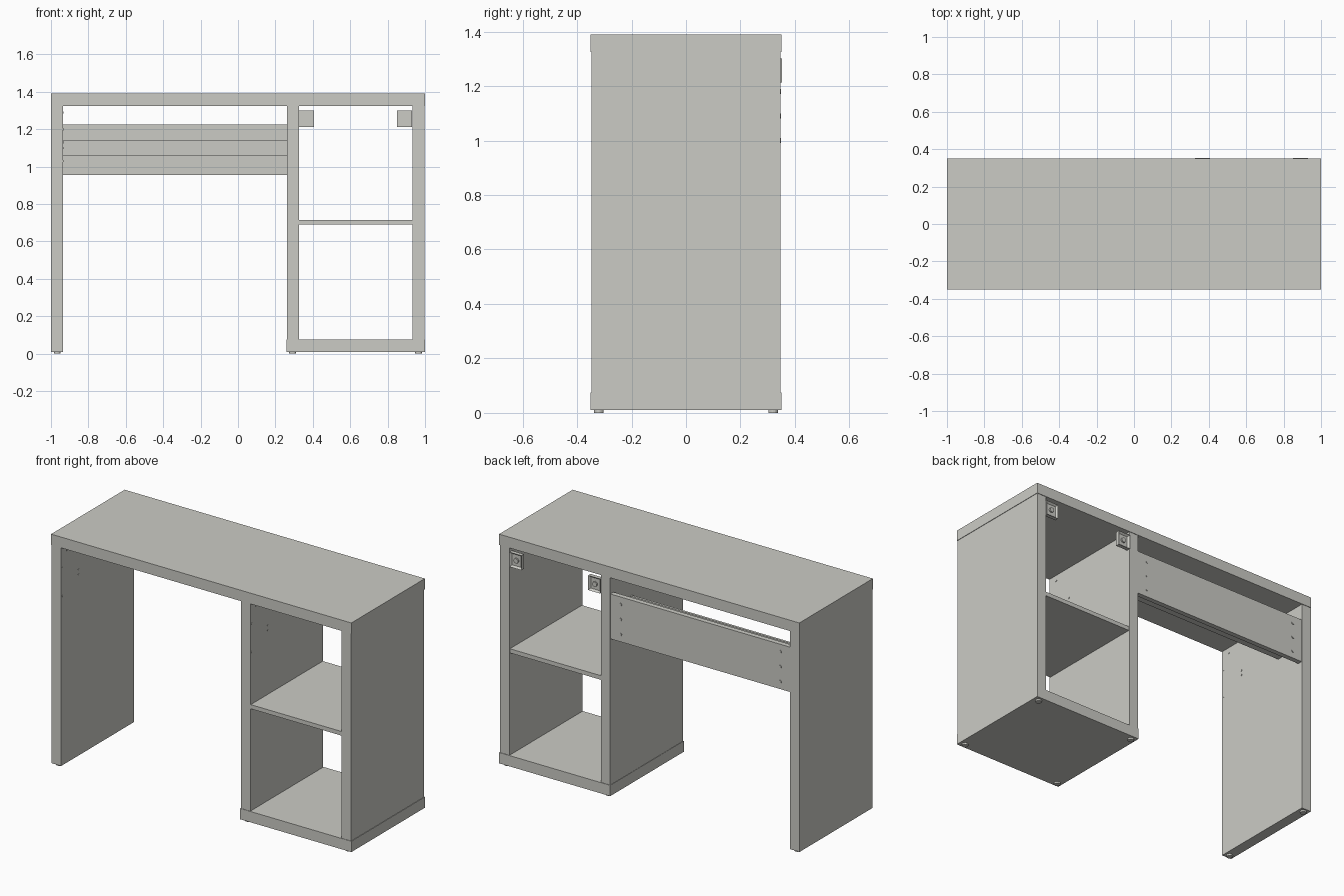
import bpy
import bmesh
from mathutils import Matrix, Vector

cube = bpy.data.objects.get("Cube")
if cube:
    bpy.data.objects.remove(cube, do_unlink=True)

grey = bpy.data.materials.new("warm_light_grey")
grey.use_nodes = True
colour = (0.60, 0.60, 0.56, 1)
grey.diffuse_color = colour
grey.node_tree.nodes["Principled BSDF"].inputs["Base Color"].default_value = colour


def finish(name, bm):
    mesh = bpy.data.meshes.new(name)
    bm.to_mesh(mesh)
    bm.free()
    mesh.materials.append(grey)
    obj = bpy.data.objects.new(name, mesh)
    bpy.context.collection.objects.link(obj)
    return obj


def box(name, x, y, z):
    """Board spanning the given (low, high) ranges."""
    bm = bmesh.new()
    size = [b - a for a, b in (x, y, z)]
    mid = [(a + b) / 2 for a, b in (x, y, z)]
    bmesh.ops.create_cube(bm, size=1, matrix=Matrix.Translation(mid) @ Matrix.Diagonal((*size, 1)))
    return finish(name, bm)


def disc(name, centre, axis, radius, depth, sides=10):
    """Short cylinder along an axis, used for feet and screw heads."""
    bm = bmesh.new()
    turn = Vector(axis).to_track_quat("Z", "Y").to_matrix().to_4x4()
    bmesh.ops.create_cone(bm, cap_ends=True, segments=sides, radius1=radius, radius2=radius,
                          depth=depth, matrix=Matrix.Translation(centre) @ turn)
    return finish(name, bm)


HALF = 0.35          # half depth of the desk
INNER = 0.347        # half depth of the cabinet panels
UNDER = 1.325        # underside of the desktop
LEG_IN = -0.935      # inner face of the single leg
CAB = 0.26           # outer face of the cabinet divider

# Main boards
box("desktop", (-1, 1), (-HALF, HALF), (UNDER, 1.39))
box("side_leg", (-1, LEG_IN), (-INNER, INNER), (0.01, UNDER))
box("cabinet_base", (CAB, 1), (-HALF, HALF), (0.01, 0.075))
box("cabinet_divider", (CAB + 0.002, 0.325), (-INNER, INNER), (0.075, UNDER))
box("cabinet_side", (0.933, 0.997), (-INNER, INNER), (0.075, UNDER))
box("cabinet_shelf", (0.325, 0.933), (-0.343, 0.343), (0.69, 0.715))

# Back rail and the cable tray hung on its inner side
box("back_rail", (LEG_IN, CAB + 0.002), (0.315, 0.345), (0.955, 1.225))
box("cable_tray_floor", (LEG_IN, CAB + 0.002), (0.15, 0.315), (1.06, 1.075))
box("cable_tray_lip", (LEG_IN, CAB + 0.002), (0.14, 0.155), (1.06, 1.14))

# Screws on the rail and the tray
for x in (-0.87, 0.195):
    disc("tray_screw", (x, 0.139, 1.085), (0, 1, 0), 0.01, 0.006)
    for z in (1.0, 1.09, 1.18):
        disc("rail_screw", (x, 0.346, z), (0, 1, 0), 0.009, 0.006)

# Fittings on the inner faces of the leg and the divider
for x in (LEG_IN, 0.325):
    for y, z in ((-0.29, 1.29), (-0.18, 1.13), (-0.18, 1.10), (-0.335, 1.2), (-0.335, 1.03)):
        disc("panel_fitting", (x, y, z), (1, 0, 0), 0.006, 0.004, 8)

# Back-panel brackets: raised rim around a recessed plate with a screw
for x in (0.366, 0.89):
    bm = bmesh.new()
    bmesh.ops.create_cube(bm, size=1, matrix=Matrix.Translation((x, 0.34, 1.257))
                          @ Matrix.Diagonal((0.08, 0.024, 0.088, 1)))
    back = [f for f in bm.faces if f.normal.y > 0.9]
    bmesh.ops.inset_region(bm, faces=back, thickness=0.014, depth=0)
    bmesh.ops.translate(bm, verts=back[0].verts, vec=(0, -0.012, 0))
    finish("back_bracket", bm)
    disc("bracket_screw", (x, 0.343, 1.257), (0, 1, 0), 0.015, 0.012)

# Feet
for x in (-0.967, 0.292, 0.965):
    for y in (-0.32, 0.32):
        disc("foot", (x, y, 0.006), (0, 0, 1), 0.018, 0.012, 16)
